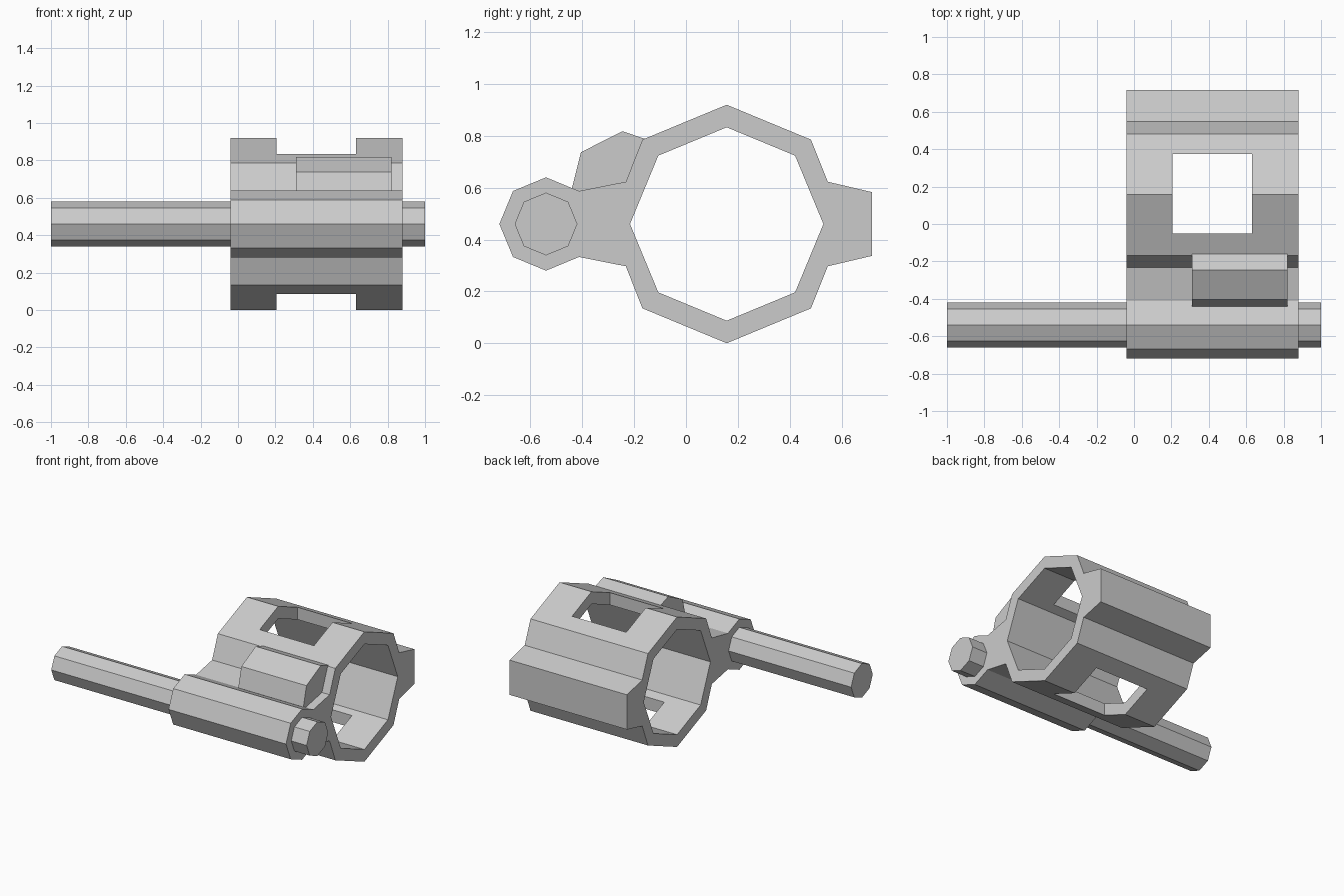
import bpy, bmesh
from math import sin, cos, pi

if "Cube" in bpy.data.objects:
    bpy.data.objects.remove(bpy.data.objects["Cube"])

AXIS_Z = 0.46          # height of the ring and rod axes
RING_Y, ROD_Y = 0.157, -0.54


def octagon(y, r):
    return [(y + r * cos(i * pi / 4), AXIS_Z + r * sin(i * pi / 4)) for i in range(8)]


def prism(name, profile, x0, x1):
    """Extrude a (y, z) profile along x."""
    bm = bmesh.new()
    face = bm.faces.new([bm.verts.new((x0, y, z)) for y, z in profile])
    ext = bmesh.ops.extrude_face_region(bm, geom=[face])
    verts = [v for v in ext["geom"] if isinstance(v, bmesh.types.BMVert)]
    bmesh.ops.translate(bm, verts=verts, vec=(x1 - x0, 0, 0))
    bmesh.ops.recalc_face_normals(bm, faces=bm.faces)
    mesh = bpy.data.meshes.new(name)
    bm.to_mesh(mesh)
    bm.free()
    ob = bpy.data.objects.new(name, mesh)
    bpy.context.collection.objects.link(ob)
    return ob


def cut(target, cutter):
    mod = target.modifiers.new("cut", "BOOLEAN")
    mod.operation, mod.solver, mod.object = "DIFFERENCE", "EXACT", cutter
    bpy.context.view_layer.objects.active = target
    bpy.ops.object.modifier_apply(modifier=mod.name)
    bpy.data.objects.remove(cutter)


# Clamp body: upper half outline from rear block to hinge barrel, mirrored below
d = 0.46 * cos(pi / 4)
b = 0.18 * cos(pi / 4)
upper = [(0.717, 0.123), (0.547, 0.163), (RING_Y + d, d), (RING_Y, 0.46),
         (RING_Y - d, d), (-0.232, 0.163), (ROD_Y + b, b), (ROD_Y, 0.18),
         (ROD_Y - b, b)]
outline = upper + [(ROD_Y - 0.18, 0)] + [(y, -z) for y, z in reversed(upper)]
body = prism("clamp_body", [(y, AXIS_Z + z) for y, z in outline], -0.04, 0.88)

# Octagonal bore, then the window through top and bottom walls
cut(body, prism("bore_cutter", octagon(RING_Y, 0.373), -0.2, 1.1))
cut(body, prism("window_cutter", [(-0.05, -0.2), (0.375, -0.2), (0.375, 1.2), (-0.05, 1.2)],
                0.205, 0.63))

# Hinge rod
prism("hinge_rod", octagon(ROD_Y, 0.121), -1, 1)

# Raised lug between barrel and ring
prism("lug", [(-0.44, 0.599), (-0.405, 0.737), (-0.245, 0.818), (-0.158, 0.788),
              (-0.228, 0.61), (-0.41, 0.575)], 0.31, 0.82)
